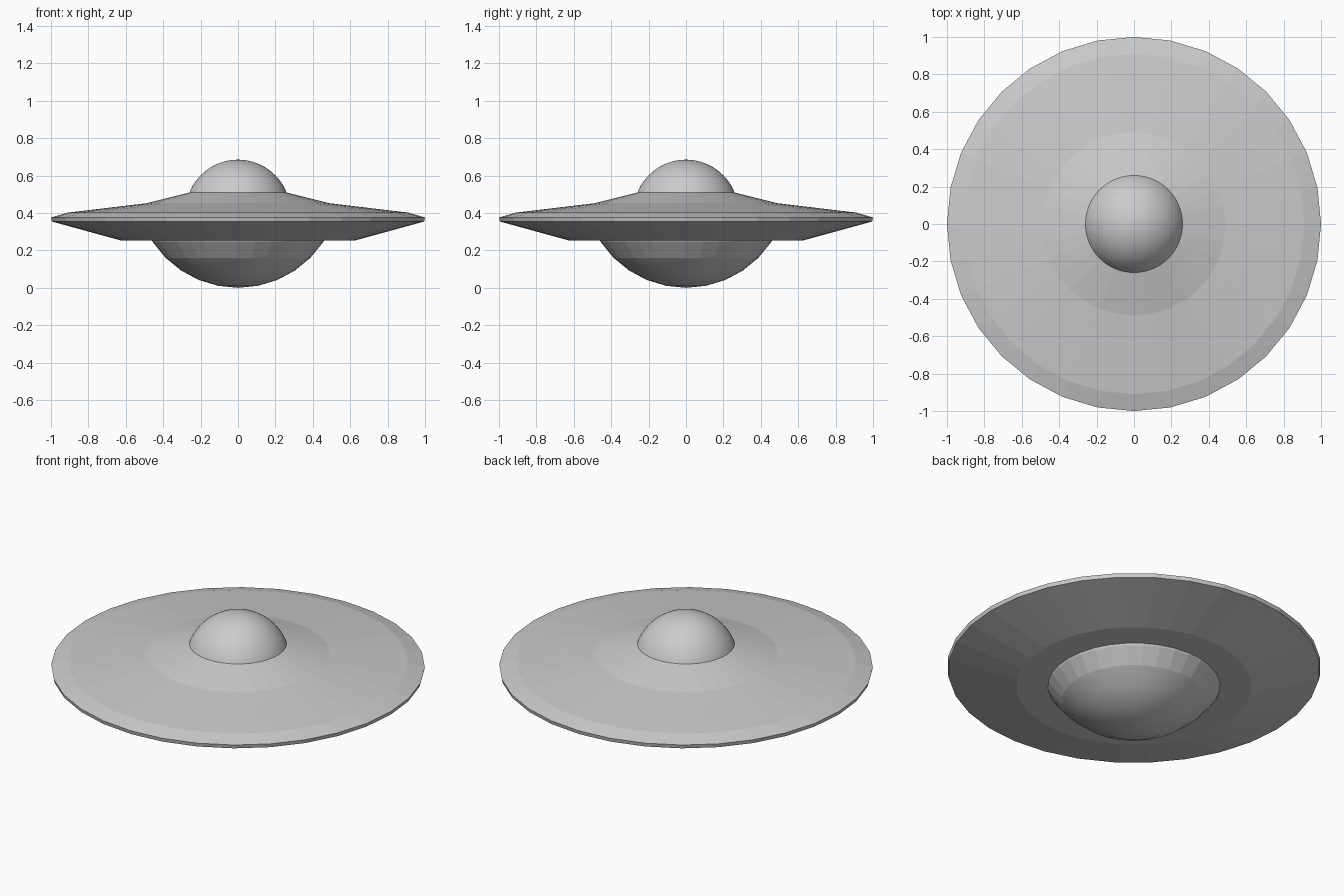
import bpy
import math

cube = bpy.data.objects.get("Cube")
if cube:
    bpy.data.objects.remove(cube, do_unlink=True)

grey = bpy.data.materials.new("light_grey_metal")
grey.use_nodes = True
grey.diffuse_color = (0.6, 0.6, 0.6, 1)
grey.node_tree.nodes["Principled BSDF"].inputs["Base Color"].default_value = (0.6, 0.6, 0.6, 1)


def lathe(name, profile, sides):
    """Spin (radius, height) points, listed bottom to top, around z."""
    verts, faces, rings = [], [], []
    for r, z in profile:
        count = sides if r > 1e-5 else 1
        rings.append(range(len(verts), len(verts) + count))
        for i in range(count):
            a = math.tau * i / sides
            verts.append((r * math.cos(a), r * math.sin(a), z))
    for low, high in zip(rings, rings[1:]):
        for i in range(sides):
            j = (i + 1) % sides
            quad = [low[i % len(low)], low[j % len(low)],
                    high[j % len(high)], high[i % len(high)]]
            faces.append(list(dict.fromkeys(quad)))
    mesh = bpy.data.meshes.new(name)
    mesh.from_pydata(verts, [], faces)
    mesh.materials.append(grey)
    obj = bpy.data.objects.new(name, mesh)
    bpy.context.collection.objects.link(obj)
    return obj


def arc(radius, centre_z, start, end, steps):
    """Points of a sphere profile, angles measured up from straight down."""
    points = []
    for i in range(steps + 1):
        a = math.radians(start + (end - start) * i / steps)
        points.append((radius * math.sin(a), centre_z - radius * math.cos(a)))
    return points


# Faceted saucer body: flat underside ring, sloped belly, thin rim, two-step top
lathe("saucer_disc", [(0.44, 0.254), (0.63, 0.254), (0.995, 0.354), (1.0, 0.376),
                      (0.91, 0.402), (0.49, 0.452), (0.25, 0.512)], 32)

# Smooth cockpit dome
dome = lathe("cockpit_dome", arc(0.28, 0.405, 100, 180, 16), 64)
dome.data.polygons.foreach_set("use_smooth", [True] * len(dome.data.polygons))

# Rounded belly bowl, with a faceted band where it meets the disc
bowl = lathe("belly_bowl", arc(0.548, 0.548, 0, 67.5, 6), 32)
for face in bowl.data.polygons:
    face.use_smooth = face.center.z < 0.16
